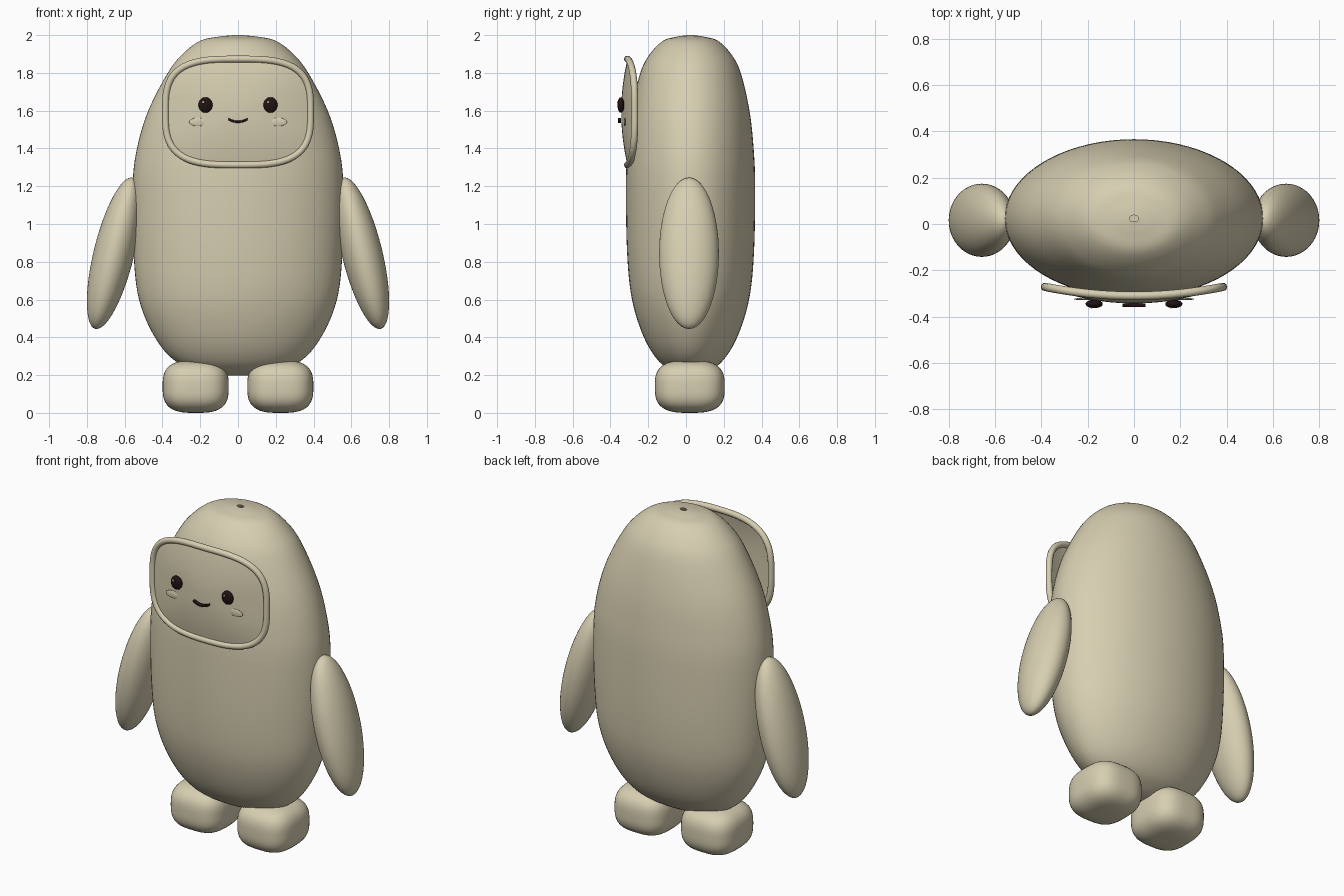
import bpy, bmesh, math
from mathutils import Vector, Matrix

if "Cube" in bpy.data.objects:
    bpy.data.objects.remove(bpy.data.objects["Cube"])


def material(name, rgb):
    m = bpy.data.materials.new(name)
    m.diffuse_color = (*rgb, 1)
    m.use_nodes = True
    m.node_tree.nodes["Principled BSDF"].inputs["Base Color"].default_value = m.diffuse_color
    return m


BEIGE = material("warm beige", (0.68, 0.62, 0.44))
DARK = material("dark brown", (0.015, 0.006, 0.006))


def finish(name, bm, mat):
    bmesh.ops.recalc_face_normals(bm, faces=bm.faces)
    for f in bm.faces:
        f.smooth = True
    me = bpy.data.meshes.new(name)
    bm.to_mesh(me)
    bm.free()
    me.materials.append(mat)
    ob = bpy.data.objects.new(name, me)
    bpy.context.collection.objects.link(ob)
    return ob


def skin(bm, rings, closed=False):
    """Bridge consecutive closed loops of points with quads."""
    vs = [[bm.verts.new(p) for p in r] for r in rings]
    n = len(vs[0])
    for i in range(len(vs) if closed else len(vs) - 1):
        a, b = vs[i], vs[(i + 1) % len(vs)]
        for j in range(n):
            k = (j + 1) % n
            bm.faces.new((a[j], a[k], b[k], b[j]))
    return vs


def spline(pts, steps):
    """Catmull-Rom curve through the points."""
    pts = [Vector(p) for p in pts]
    ext = [2 * pts[0] - pts[1]] + pts + [2 * pts[-1] - pts[-2]]
    out = []
    for i in range(1, len(ext) - 2):
        a, b, c, d = ext[i - 1:i + 3]
        for s in range(steps):
            t = s / steps
            out.append(0.5 * (2 * b + (c - a) * t + (2 * a - 5 * b + 4 * c - d) * t ** 2
                              + (3 * b - a - 3 * c + d) * t ** 3))
    return out + [pts[-1]]


def ellipsoid(name, centre, radii, mat, tilt=0.0, power=2.0):
    """Ellipsoid, or rounded block when power is above 2."""
    bm = bmesh.new()
    bmesh.ops.create_cube(bm, size=2)
    bmesh.ops.subdivide_edges(bm, edges=bm.edges, cuts=15, use_grid_fill=True)
    for v in bm.verts:
        d = Vector([math.tan(c * math.pi / 4) for c in v.co])
        d /= sum(abs(c) ** power for c in d) ** (1 / power)
        v.co = Vector(d[i] * radii[i] for i in range(3))
    bm.transform(Matrix.Translation(centre) @ Matrix.Rotation(tilt, 4, 'Y'))
    return finish(name, bm, mat)


# Body: oval sections (height, half width, half depth), small opening at the crown
profile = [(0.197, 0.02, 0.012), (0.207, 0.15, 0.07), (0.27, 0.325, 0.165),
           (0.4, 0.44, 0.247), (0.6, 0.524, 0.31), (0.85, 0.553, 0.336),
           (1.2, 0.558, 0.342), (1.4, 0.535, 0.334), (1.6, 0.475, 0.312),
           (1.8, 0.372, 0.266), (1.9, 0.293, 0.215), (1.97, 0.2, 0.145),
           (1.992, 0.1, 0.07), (2.0, 0.02, 0.014)]
bm = bmesh.new()
N = 72
rings = [[(w * math.cos(2 * math.pi * j / N), 0.024 + d * math.sin(2 * math.pi * j / N), z)
          for j in range(N)] for z, w, d in spline(profile, 6)]
loops = skin(bm, rings)
bm.faces.new(loops[0])
finish("body", bm, BEIGE)

# Face opening outline: rounded rectangle wrapped around the head
ZC, HW, HH, M = 1.593, 0.384, 0.28, 96


def face_point(t, r=1.0, bulge=0.0):
    c, s = math.cos(t), math.sin(t)
    k = (abs(c) ** 3.2 + abs(s) ** 3.2) ** (-1 / 3.2)
    x, z = HW * r * k * c, HH * r * k * s
    return Vector((x, -0.31 + 0.26 * x * x - bulge * (1 - r * r), ZC + z))


# Face rim tube
bm = bmesh.new()
rings = []
for i in range(M):
    t = 2 * math.pi * i / M
    p = face_point(t)
    tan = (face_point(t + 0.01) - face_point(t - 0.01)).normalized()
    u = tan.cross(Vector((0, 1, 0))).normalized()
    w = tan.cross(u)
    rings.append([p + 0.018 * (math.cos(a) * u + math.sin(a) * w)
                  for a in (2 * math.pi * j / 12 for j in range(12))])
skin(bm, rings, closed=True)
finish("face_rim", bm, BEIGE)

# Domed face panel
bm = bmesh.new()
loops = skin(bm, [[face_point(2 * math.pi * j / M, r / 12, 0.033) for j in range(M)]
                  for r in range(12, 0, -1)])
bm.faces.new(loops[-1])
panel = finish("face_panel", bm, BEIGE)
if sum(f.normal.y * f.area for f in panel.data.polygons) > 0:
    panel.data.flip_normals()

# Paired parts
for side, s in (("left", -1), ("right", 1)):
    ellipsoid(side + "_arm", (s * 0.657, 0.016, 0.845), (0.107, 0.158, 0.412), BEIGE,
              tilt=-s * math.radians(13.8))
    ellipsoid(side + "_foot", (s * 0.224, 0.02, 0.139), (0.175, 0.185, 0.139), BEIGE, power=3.0)
    ellipsoid(side + "_eye", (s * 0.172, -0.345, 1.63), (0.037, 0.018, 0.041), DARK)
    ellipsoid(side + "_eye_glint", (s * 0.172 - 0.012, -0.361, 1.645), (0.006, 0.003, 0.006), BEIGE)
    ellipsoid(side + "_cheek", (s * 0.213, -0.324, 1.54), (0.046, 0.005, 0.022), BEIGE)

# Smile: thin curved bar
bm = bmesh.new()
rings = []
for i in range(17):
    x = -0.05 + 0.1 * i / 16
    z = 1.541 + 5.5 * x * x
    rings.append([(x, -0.359, z - 0.006), (x, -0.343, z - 0.006),
                  (x, -0.343, z + 0.006), (x, -0.359, z + 0.006)])
loops = skin(bm, rings)
bm.faces.new(loops[0])
bm.faces.new(loops[-1])
finish("smile", bm, DARK)
